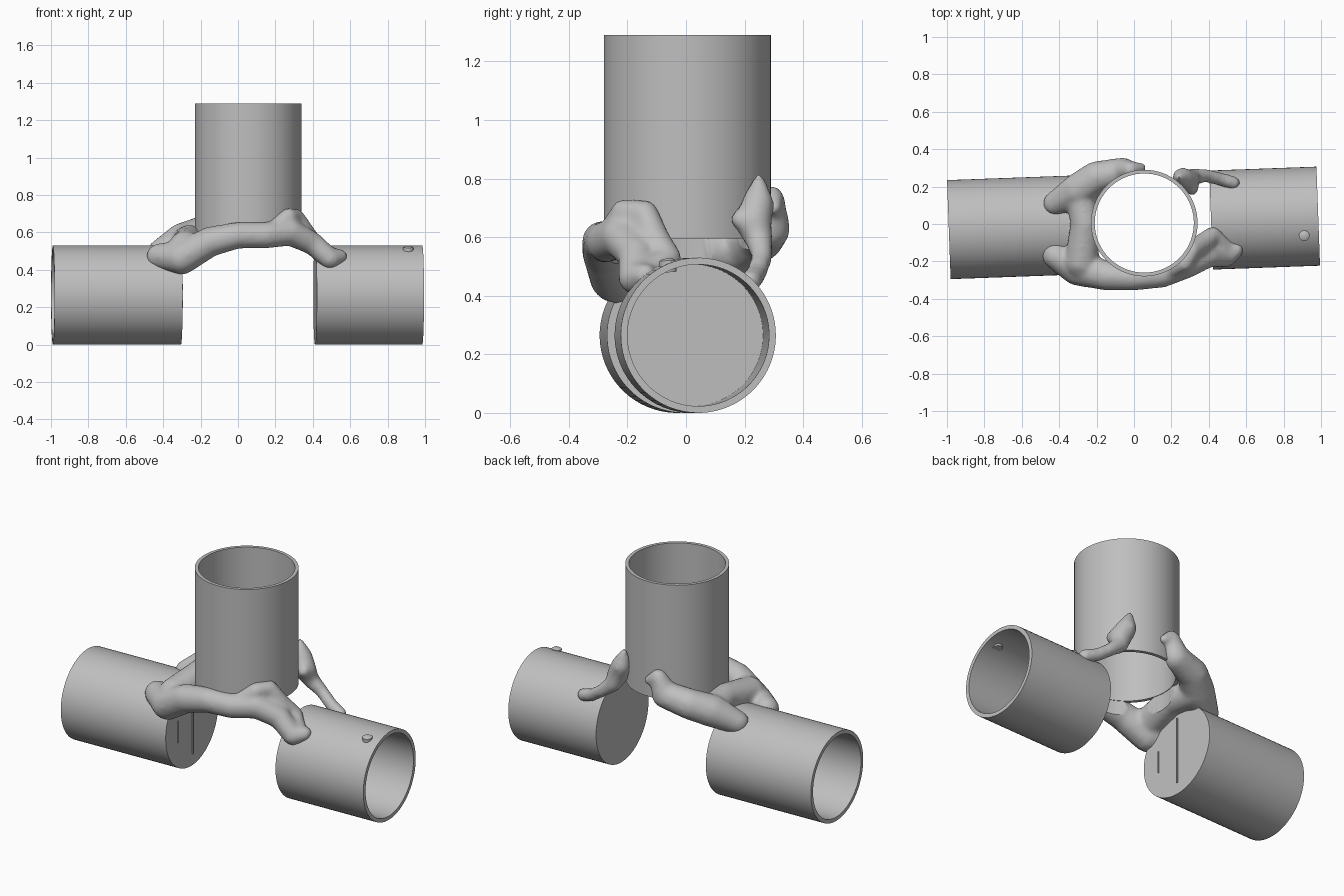
import bpy, bmesh, math
from mathutils import Vector

if "Cube" in bpy.data.objects:
    bpy.data.objects.remove(bpy.data.objects["Cube"])

grey = bpy.data.materials.new("plain grey")
grey.diffuse_color = (0.52, 0.52, 0.52, 1)
grey.use_nodes = True
grey.node_tree.nodes["Principled BSDF"].inputs["Base Color"].default_value = grey.diffuse_color
SIDES = 72


def make(name, bm):
    bmesh.ops.recalc_face_normals(bm, faces=bm.faces)
    me = bpy.data.meshes.new(name)
    bm.to_mesh(me)
    bm.free()
    ob = bpy.data.objects.new(name, me)
    bpy.context.collection.objects.link(ob)
    me.materials.append(grey)
    return ob


def select(ob):
    bpy.ops.object.select_all(action='DESELECT')
    ob.select_set(True)
    bpy.context.view_layer.objects.active = ob


def lathe(name, start, end, profile, closed):
    """Sweep (radius, height) rings round the axis start-end."""
    start, end = Vector(start), Vector(end)
    axis = (end - start).normalized()
    turn = Vector((0, 0, 1)).rotation_difference(axis)
    bm = bmesh.new()
    rings = []
    for r, h in profile:
        rings.append([bm.verts.new(start + turn @ Vector((
            r * math.cos(2 * math.pi * i / SIDES),
            r * math.sin(2 * math.pi * i / SIDES), h))) for i in range(SIDES)])
    pairs = list(zip(rings, rings[1:]))
    if closed:
        pairs.append((rings[-1], rings[0]))
    else:
        bm.faces.new(rings[0])
        bm.faces.new(rings[-1])
    for a, b in pairs:
        for i in range(SIDES):
            j = (i + 1) % SIDES
            bm.faces.new((a[i], a[j], b[j], b[i]))
    ob = make(name, bm)
    select(ob)
    bpy.ops.object.shade_smooth_by_angle(angle=math.radians(35))
    return ob


def axis_point(x):
    """Point on the slightly skewed line shared by the two lower tubes."""
    return Vector((x, 0.006 + 0.0365 * x, 0.265))


# upright open tube
CX, CY = 0.055, 0.005
lathe("upright_tube", (CX, CY, 0.595), (CX, CY, 1.29),
      [(0.285, 0), (0.285, 0.695), (0.265, 0.695), (0.265, 0)], True)

# lower tubes: closed at the inner end, open at the outer end
spans = {"left_tube": (-0.305, -0.99), "right_tube": (0.412, 0.985)}
for name, (inner, outer) in spans.items():
    a, b = axis_point(inner), axis_point(outer)
    n = (b - a).length
    lathe(name, a, b, [(0.265, 0), (0.265, n), (0.242, n), (0.242, 0.012)], False)

# small stud on the right tube
lathe("stud", (0.91, -0.06, 0.48), (0.91, -0.064, 0.53),
      [(0.028, 0), (0.028, 0.04), (0.016, 0.047)], False)

# thin upright ribs on the left tube's closed end
for y, z, h, w in ((0.0, 0.27, 0.4, 0.008), (-0.15, 0.26, 0.13, 0.005)):
    bm = bmesh.new()
    bmesh.ops.create_cube(bm, size=1)
    for v in bm.verts:
        v.co = Vector((v.co.x * 0.006 - 0.302 - 0.0365 * y, v.co.y * w + y, v.co.z * h + z))
    make("end_rib", bm)


def organic(name, chains):
    """Blend chains of (x, y, z, radius) balls into one smooth bone-like body."""
    bm = bmesh.new()
    for chain in chains:
        for p, q in zip(chain, chain[1:]):
            for k in range(6):
                x, y, z, r = (u + (v - u) * k / 5 for u, v in zip(p, q))
                made = bmesh.ops.create_icosphere(bm, subdivisions=2, radius=r + 0.004)
                bmesh.ops.translate(bm, verts=made["verts"], vec=(x, y, z))
    ob = make(name, bm)
    select(ob)
    m = ob.modifiers.new("blend", 'REMESH')
    m.mode, m.voxel_size = 'VOXEL', 0.012
    bpy.ops.object.modifier_apply(modifier=m.name)
    m = ob.modifiers.new("soften", 'SMOOTH')
    m.factor, m.iterations = 0.5, 14
    bpy.ops.object.modifier_apply(modifier=m.name)
    # hollow out where the three tubes pass
    cuts = [((CX, CY, 0.2), (CX, CY, 1.4), 0.268)]
    cuts += [(axis_point(i), axis_point(o), 0.256) for i, o in spans.values()]
    for a, b, r in cuts:
        n = (Vector(b) - Vector(a)).length
        cutter = lathe("cutter", a, b, [(r, 0), (r, n)], False)
        cutter.hide_render = True
        select(ob)
        m = ob.modifiers.new("hollow", 'BOOLEAN')
        m.object, m.operation, m.solver = cutter, 'DIFFERENCE', 'EXACT'
        bpy.ops.object.modifier_apply(modifier=m.name)
        bpy.data.objects.remove(cutter)
    select(ob)
    bpy.ops.object.shade_smooth_by_angle(angle=math.radians(40))


# large bracket: front arm, its flange and peaks, back arm, saddle between
organic("main_bracket", [
    [(-0.42, -0.17, 0.47, 0.07), (-0.30, -0.24, 0.465, 0.09), (-0.15, -0.275, 0.55, 0.08),
     (0.0, -0.285, 0.585, 0.07), (0.15, -0.27, 0.585, 0.07), (0.28, -0.22, 0.60, 0.07),
     (0.40, -0.17, 0.54, 0.06), (0.49, -0.175, 0.46, 0.055), (0.545, -0.14, 0.47, 0.04)],
    [(0.20, -0.25, 0.63, 0.04), (0.27, -0.21, 0.685, 0.045), (0.31, -0.14, 0.68, 0.045),
     (0.36, -0.11, 0.59, 0.055), (0.42, -0.06, 0.525, 0.045), (0.50, -0.13, 0.48, 0.04)],
    [(0.04, 0.30, 0.70, 0.025), (-0.02, 0.29, 0.73, 0.045), (-0.06, 0.28, 0.63, 0.075),
     (-0.20, 0.25, 0.60, 0.085), (-0.30, 0.18, 0.56, 0.09), (-0.42, 0.11, 0.495, 0.065)],
    [(-0.29, 0.18, 0.55, 0.08), (-0.26, 0.0, 0.56, 0.08), (-0.28, -0.2, 0.52, 0.09)],
])

# small bracket at the back right
organic("back_bracket", [
    [(0.24, 0.25, 0.80, 0.016), (0.26, 0.245, 0.71, 0.055), (0.29, 0.23, 0.65, 0.06),
     (0.31, 0.25, 0.59, 0.045), (0.38, 0.26, 0.53, 0.034), (0.46, 0.24, 0.475, 0.034),
     (0.53, 0.22, 0.45, 0.036)],
    [(0.27, 0.24, 0.69, 0.05), (0.31, 0.19, 0.66, 0.035)],
])
